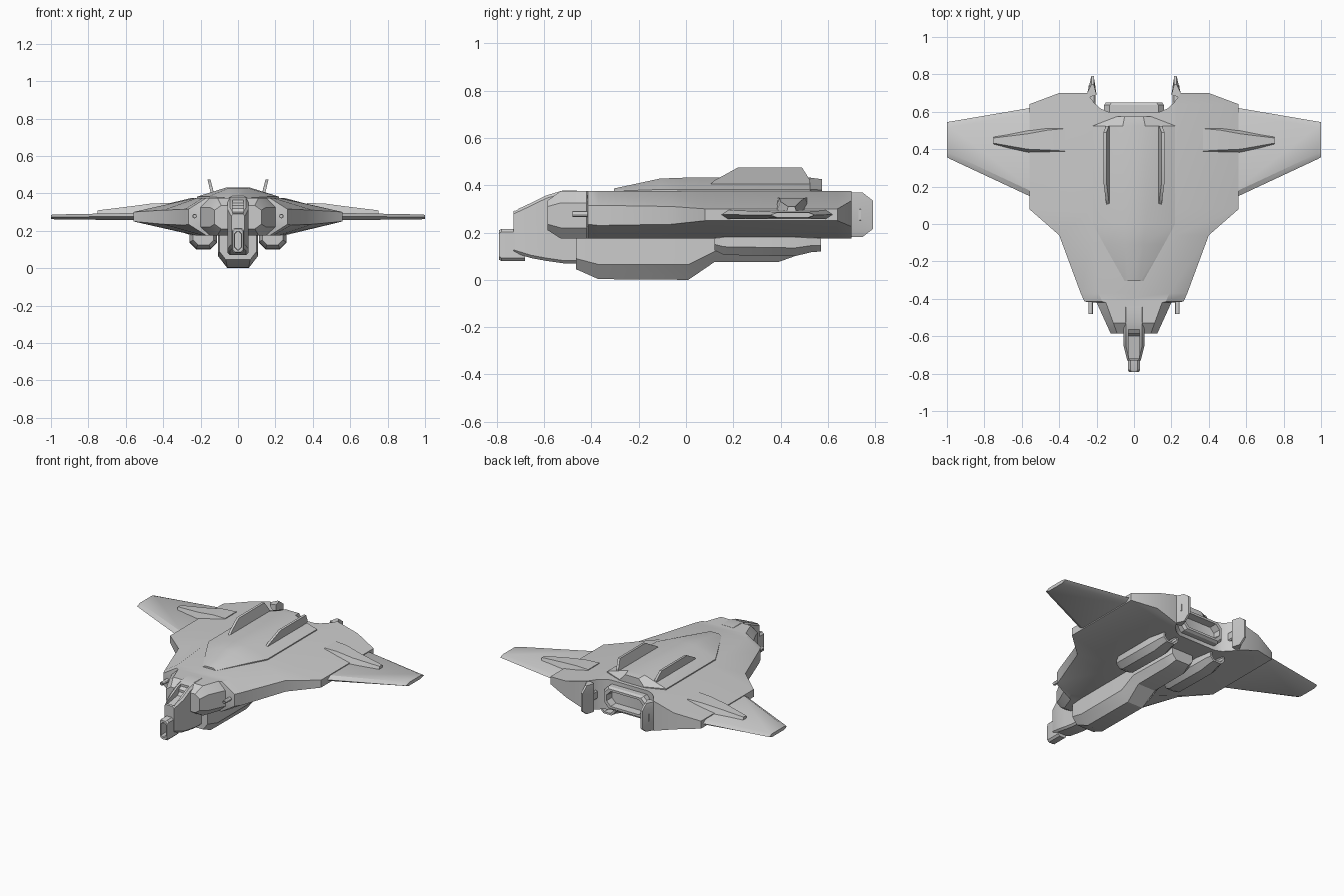
import bpy, bmesh, math
from mathutils import Vector


def loft(name, rings, mirror=False):
    """Skin a list of equal-length point rings and cap both ends."""
    bm = bmesh.new()
    vr = [[bm.verts.new(p) for p in r] for r in rings]
    n = len(vr[0])
    for a, b in zip(vr, vr[1:]):
        for i in range(n):
            j = (i + 1) % n
            bm.faces.new((a[i], a[j], b[j], b[i]))
    bm.faces.new(vr[0][::-1])
    bm.faces.new(vr[-1])
    bmesh.ops.recalc_face_normals(bm, faces=bm.faces)
    me = bpy.data.meshes.new(name)
    bm.to_mesh(me)
    bm.free()
    ob = bpy.data.objects.new(name, me)
    bpy.context.collection.objects.link(ob)
    if mirror:
        ob.modifiers.new("mirror", 'MIRROR')
    return ob


def sym(y, half, cx=0):
    """Section at y from a half profile (top to bottom), mirrored about cx."""
    return [(cx + x, y, z) for x, z in half] + [(cx - x, y, z) for x, z in reversed(half)]


def octa(y, w, z0, z1, c, cx=0):
    """Chamfered box section."""
    return sym(y, [(w - c, z1), (w, z1 - c), (w, z0 + c), (w - c, z0)], cx)


def cut(ob, cutter):
    m = ob.modifiers.new("cut", 'BOOLEAN')
    m.operation, m.object, m.solver = 'DIFFERENCE', cutter, 'EXACT'
    bpy.context.view_layer.objects.active = ob
    bpy.ops.object.modifier_apply(modifier=m.name)
    bpy.data.objects.remove(cutter)


# Main hull: y, inner half width, edge half width, edge z low/high, z low/high
hull = loft("hull", [sym(y, [(xi, t), (xe, eh), (xe, el), (xi, b)]) for y, xi, xe, el, eh, b, t in [
    (-.585, .09, .125, .235, .31, .21, .335),
    (-.53, .11, .15, .22, .325, .175, .375),
    (-.42, .15, .20, .22, .325, .175, .375),
    (-.415, .17, .265, .235, .315, .175, .375),
    (-.37, .19, .285, .23, .315, .175, .375),
    (-.06, .22, .40, .235, .31, .175, .375),
    (.08, .23, .56, .25, .30, .175, .375),
    (.64, .23, .56, .25, .30, .175, .375),
    (.70, .25, .40, .225, .335, .175, .375)]])
# Rear notch
notch = [(.27, .8), (.25, .70), (.215, .65), (.18, .618), (.14, .60)]
notch = notch + [(-x, y) for x, y in reversed(notch)]
cut(hull, loft("notch_cutter", [[(x, y, z) for x, y in notch] for z in (.1, .5)]))

# Raised spine
loft("spine", [sym(y, [(xi, t), (xe, e), (xe, .34)]) for y, xi, xe, e, t in [
    (-.305, .03, .05, .375, .386),
    (-.11, .05, .16, .382, .428),
    (0, .06, .22, .382, .432),
    (.525, .06, .22, .382, .432),
    (.575, .05, .09, .38, .425)]])

# Twin dorsal fins, leaning outward
fin = [(.10, .40, 0), (.12, .42, .3), (.22, .475, 1), (.49, .475, 1), (.525, .42, .3), (.525, .40, 0)]
loft("dorsal_fin", [[(.137 + s + .018 * k, y, z) for y, z, k in fin] for s in (-.008, .008)], True)

# Wings
loft("wing", [[(x, y0, z), (x, y0 + .03, z + h), (x, y1 - .03, z + h), (x, y1, z),
               (x, y1 - .03, z - h), (x, y0 + .03, z - h)] for x, y0, y1, z, h in [
    (.50, .122, .63, .276, .02), (.98, .346, .548, .274, .013), (1, .357, .545, .274, .011)]], True)

# Wing fairings
loft("wing_fairing", [[(x, y0, zb), (x, y0 + c, zt), (x, y1 - c, zt), (x, y1, zb)] for x, y0, y1, zb, zt, c in [
    (.37, .37, .53, .29, .348, .02), (.46, .37, .527, .285, .346, .025),
    (.57, .375, .507, .275, .331, .025), (.75, .42, .472, .27, .309, .012)]], True)

# Belly keel
loft("belly", [sym(y, [(w, .22), (w, zs), (xi, zb)]) for y, w, zs, xi, zb in [
    (-.465, .10, .09, .065, .045), (-.37, .107, .065, .057, .003), (.01, .107, .065, .057, 0),
    (.12, .107, .12, .065, .075), (.39, .10, .12, .065, .075), (.46, .08, .135, .05, .10)]])

# Underslung engine pods with hollow rear
loft("engine_pod", [octa(y, w, z0, z1, c, .185) for y, w, z0, z1, c in [
    (.12, .055, .125, .20, .025), (.16, .073, .105, .215, .035), (.46, .073, .10, .215, .035),
    (.53, .06, .117, .205, .028), (.57, .055, .12, .20, .025),
    (.57, .043, .132, .19, .02), (.50, .04, .135, .185, .02)]], True)

# Nose with sunken window ramp
nose = loft("nose", [octa(y, w, z0, z1, .012) for y, w, z0, z1 in [
    (-.73, .036, .115, .29), (-.655, .055, .092, .325), (-.59, .055, .08, .357),
    (-.52, .055, .07, .378), (-.44, .055, .07, .376)]])
ramp = [(-.72, .28), (-.60, .30), (-.565, .345), (-.565, .42), (-.72, .42)]
cut(nose, loft("ramp_cutter", [[(x, y, z) for y, z in ramp] for x in (-.03, .03)]))

# Nose intake: rounded block with a slot in front
loft("nose_intake", [octa(y, w, z0, z1, c) for y, w, z0, z1, c in [
    (-.68, .032, .08, .215, .012), (-.78, .032, .08, .215, .012), (-.79, .027, .085, .21, .014),
    (-.79, .018, .098, .197, .012), (-.74, .016, .10, .195, .012)]])

# Gun barrels
def disc(y, r):
    return [(.232 + r * math.cos(a * math.pi / 6), y, .278 + r * math.sin(a * math.pi / 6)) for a in range(12)]
loft("gun_barrel", [disc(-.35, .012), disc(-.48, .012), disc(-.48, .007), disc(-.45, .007)], True)

# Rear nozzle frame with recess
loft("rear_nozzle", [octa(y, w, z0, z1, .03) for y, w, z0, z1 in [
    (.55, .16, .20, .35), (.635, .16, .20, .35), (.65, .15, .21, .34),
    (.65, .135, .225, .325), (.59, .13, .23, .32)]])

# Tail vanes and their struts
loft("tail_vane", [[(.20, .69, z), (.215, y, z), (.228, y, z), (.25, .70, z), (.235, .68, z)] for z, y in [
    (.18, .745), (.215, .79), (.335, .79), (.37, .745)]], True)
loft("tail_strut", [octa(y, .018, .245, .305, .008, .225) for y in (.60, .74)], True)

# Smooth shading with sharp creases
bpy.ops.object.select_all(action='SELECT')
bpy.ops.object.shade_smooth_by_angle(angle=math.radians(30))
